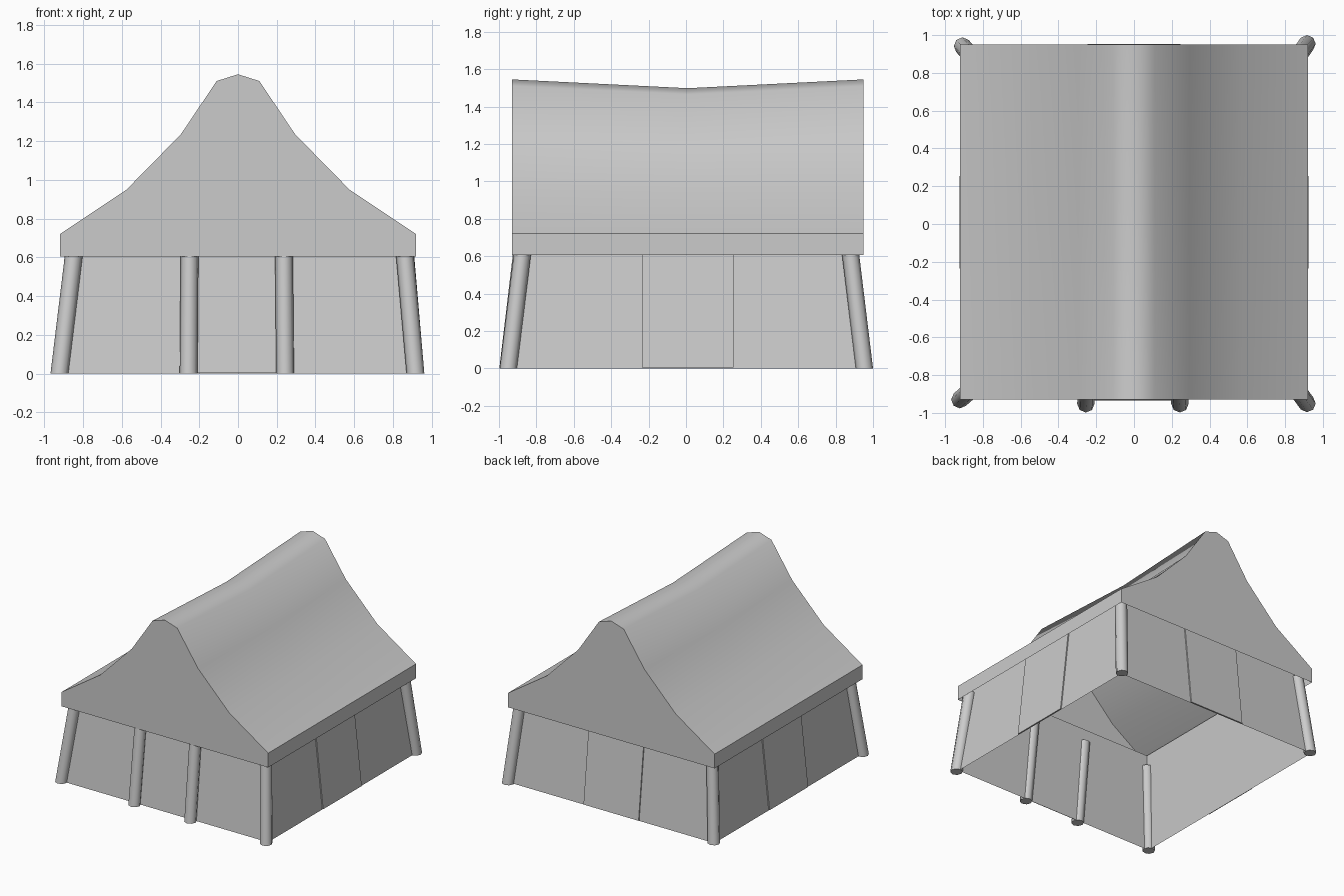
import bpy, bmesh, math
from mathutils import Matrix, Vector

cube = bpy.data.objects.get("Cube")
if cube:
    bpy.data.objects.remove(cube, do_unlink=True)

canvas = bpy.data.materials.new("grey canvas")
canvas.use_nodes = True
GREY = (0.6, 0.6, 0.6, 1)
canvas.diffuse_color = GREY
canvas.node_tree.nodes["Principled BSDF"].inputs["Base Color"].default_value = GREY

MID_Y = 0.01                  # centre of the tent body
BASE_X, BASE_Y = 0.915, 0.935  # half size of the walls at the ground
LEAN = 0.11                   # inward lean of the walls per unit height
WALL_TOP, EAVE_Z, RIDGE_Z = 0.74, 0.72, 1.545


def make_object(name, bm, smooth_angle=None):
    mesh = bpy.data.meshes.new(name)
    bm.to_mesh(mesh)
    bm.free()
    mesh.materials.append(canvas)
    obj = bpy.data.objects.new(name, mesh)
    bpy.context.collection.objects.link(obj)
    if smooth_angle:
        bpy.ops.object.select_all(action='DESELECT')
        obj.select_set(True)
        bpy.context.view_layer.objects.active = obj
        bpy.ops.object.shade_smooth_by_angle(angle=math.radians(smooth_angle))
    return obj


def skin(bm, rings, closed=True):
    """Join successive rings of vertices with quads."""
    for a, b in zip(rings, rings[1:]):
        n = len(a)
        for i in range(n if closed else n - 1):
            j = (i + 1) % n
            bm.faces.new((a[i], a[j], b[j], b[i]))


# Roof: swept profile with a sagging ridge, closed by flat gables
half = [(0.92, 0.605), (0.92, EAVE_Z), (0.575, 0.95), (0.295, 1.235), (0.11, 1.51)]
profile = half + [(0, RIDGE_Z)] + [(-x, z) for x, z in reversed(half)]
bm = bmesh.new()
sections = []
for y, sag in ((-0.93, 0), (MID_Y, 0.047), (0.95, 0)):
    ring = []
    for x, z in profile:
        drop = sag * max(0, z - EAVE_Z) / (RIDGE_Z - EAVE_Z)
        ring.append(bm.verts.new((x, y, z - drop)))
    sections.append(ring)
skin(bm, sections, closed=False)
bm.faces.new(sections[0])
bm.faces.new(sections[-1])
bmesh.ops.recalc_face_normals(bm, faces=bm.faces)
make_object("roof", bm, 50)

# Walls: open band leaning inwards, tucked up under the roof
bm = bmesh.new()
rings = []
for z in (0, WALL_TOP):
    hx, hy = BASE_X - LEAN * z, BASE_Y - LEAN * z
    rings.append([bm.verts.new((sx * hx, MID_Y + sy * hy, z))
                  for sx, sy in ((-1, -1), (1, -1), (1, 1), (-1, 1))])
skin(bm, rings)
make_object("walls", bm)

# Door flaps: one thin plate on the middle of each wall
for k, side in enumerate(("front", "left", "back", "right")):
    distance = BASE_Y if k % 2 == 0 else BASE_X
    turn = Matrix.Rotation(k * math.pi / 2, 3, 'Z')
    bm = bmesh.new()
    rings = []
    for z in (0.004, 0.68):
        near = distance - LEAN * z
        corners = ((-0.245, -near), (-0.245, -near - 0.009),
                   (0.245, -near - 0.009), (0.245, -near))
        rings.append([bm.verts.new(turn @ Vector((u, v, z)) + Vector((0, MID_Y, 0)))
                      for u, v in corners])
    skin(bm, rings)
    for ring in rings:
        bm.faces.new(ring)
    bmesh.ops.recalc_face_normals(bm, faces=bm.faces)
    make_object(side + "_door_flap", bm)

# Poles: leaning posts at the corners and beside the front door
POLE_RADIUS, POLE_TOP, SIDES = 0.046, 0.65, 8
poles = {
    "front_right_pole": ((-0.922, -0.93), (-0.843, -0.86)),
    "front_left_pole": ((0.916, -0.95), (0.858, -0.87)),
    "back_left_pole": ((0.916, 0.954), (0.86, 0.875)),
    "back_right_pole": ((-0.908, 0.942), (-0.845, 0.87)),
    "right_door_pole": ((-0.255, -0.952), (-0.25, -0.875)),
    "left_door_pole": ((0.243, -0.952), (0.237, -0.875)),
}
for name, (foot, head) in poles.items():
    bm = bmesh.new()
    rings = []
    for (cx, cy), z in ((foot, 0), (head, POLE_TOP)):
        ring = []
        for i in range(SIDES):
            a = math.tau * i / SIDES
            ring.append(bm.verts.new((cx + POLE_RADIUS * math.cos(a),
                                      cy + POLE_RADIUS * math.sin(a), z)))
        rings.append(ring)
    skin(bm, rings)
    for ring in rings:
        bm.faces.new(ring)
    bmesh.ops.recalc_face_normals(bm, faces=bm.faces)
    make_object(name, bm, 50)
